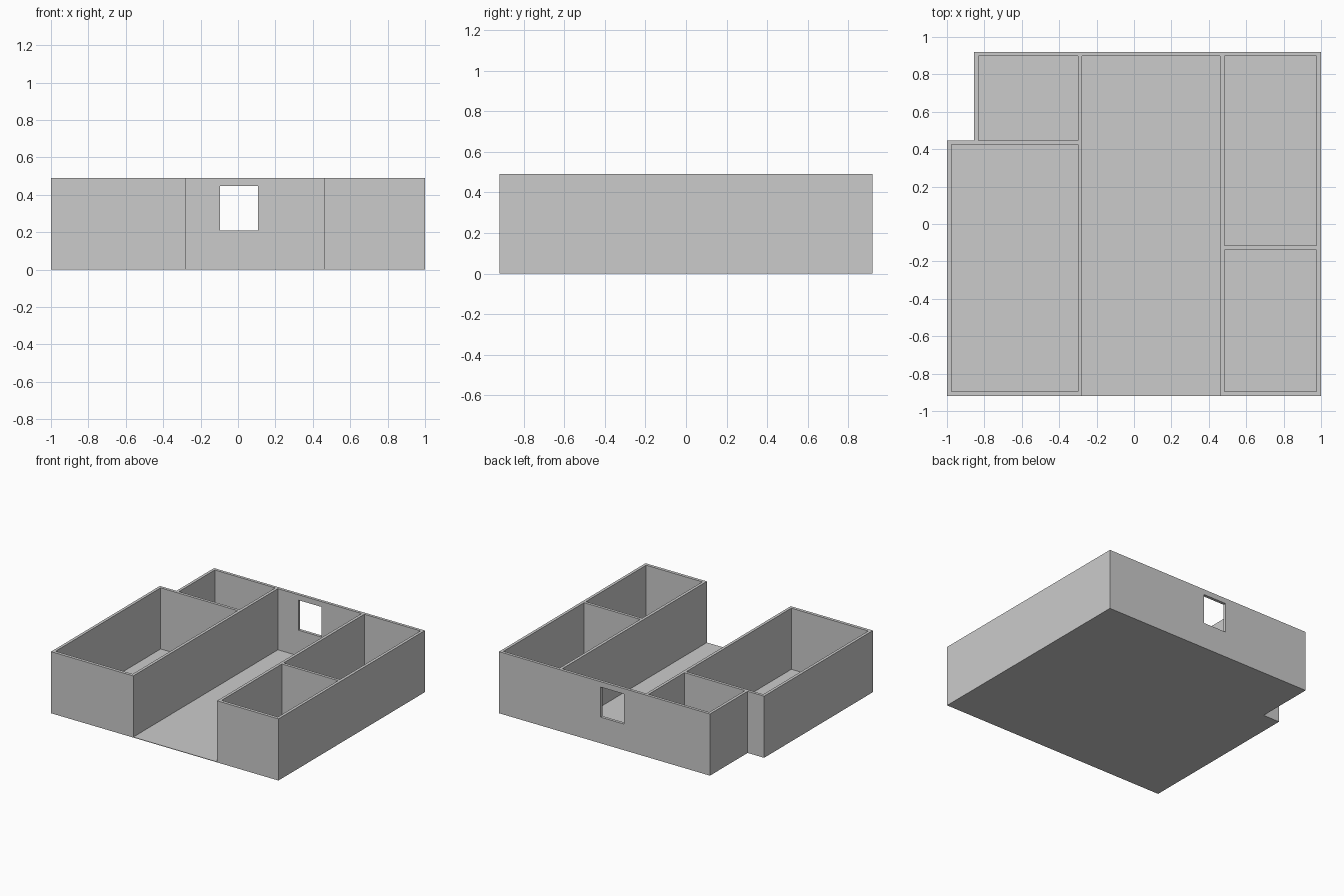
import bpy, bmesh

if "Cube" in bpy.data.objects:
    bpy.data.objects.remove(bpy.data.objects["Cube"])

HEIGHT, FLOOR = 0.49, 0.004


def prism(name, outline, z0, z1):
    """Extrude a plan outline from z0 to z1."""
    bm = bmesh.new()
    face = bm.faces.new([bm.verts.new((x, y, z0)) for x, y in outline])
    ret = bmesh.ops.extrude_face_region(bm, geom=[face], use_keep_orig=True)
    top = [g for g in ret["geom"] if isinstance(g, bmesh.types.BMVert)]
    bmesh.ops.translate(bm, verts=top, vec=(0, 0, z1 - z0))
    bmesh.ops.recalc_face_normals(bm, faces=bm.faces)
    mesh = bpy.data.meshes.new(name)
    bm.to_mesh(mesh)
    bm.free()
    obj = bpy.data.objects.new(name, mesh)
    bpy.context.collection.objects.link(obj)
    return obj


def cut(target, name, x0, x1, y0, y1, z0=FLOOR, z1=HEIGHT + 0.1):
    """Carve a box-shaped space out of the target."""
    cutter = prism(name, [(x0, y0), (x1, y0), (x1, y1), (x0, y1)], z0, z1)
    cutter.hide_render = True
    cutter.display_type = 'WIRE'
    mod = target.modifiers.new(name, 'BOOLEAN')
    mod.operation = 'DIFFERENCE'
    mod.solver = 'EXACT'
    mod.object = cutter


# Building block with the notched back left corner
walls = prism("house_walls", [(-1, -0.92), (1, -0.92), (1, 0.92), (-0.855, 0.92),
                              (-0.855, 0.447), (-1, 0.447)], 0, HEIGHT)

# Rooms, the central hall is open at the front
cut(walls, "front_left_room", -0.977, -0.3, -0.895, 0.424)
cut(walls, "back_left_room", -0.832, -0.3, 0.447, 0.897)
cut(walls, "central_hall", -0.277, 0.46, -1.1, 0.897)
cut(walls, "front_right_room", 0.483, 0.977, -0.895, -0.138)
cut(walls, "back_right_room", 0.483, 0.977, -0.115, 0.897)

# Window in the back wall
cut(walls, "back_window", -0.097, 0.107, 0.8, 1.0, 0.208, 0.447)
